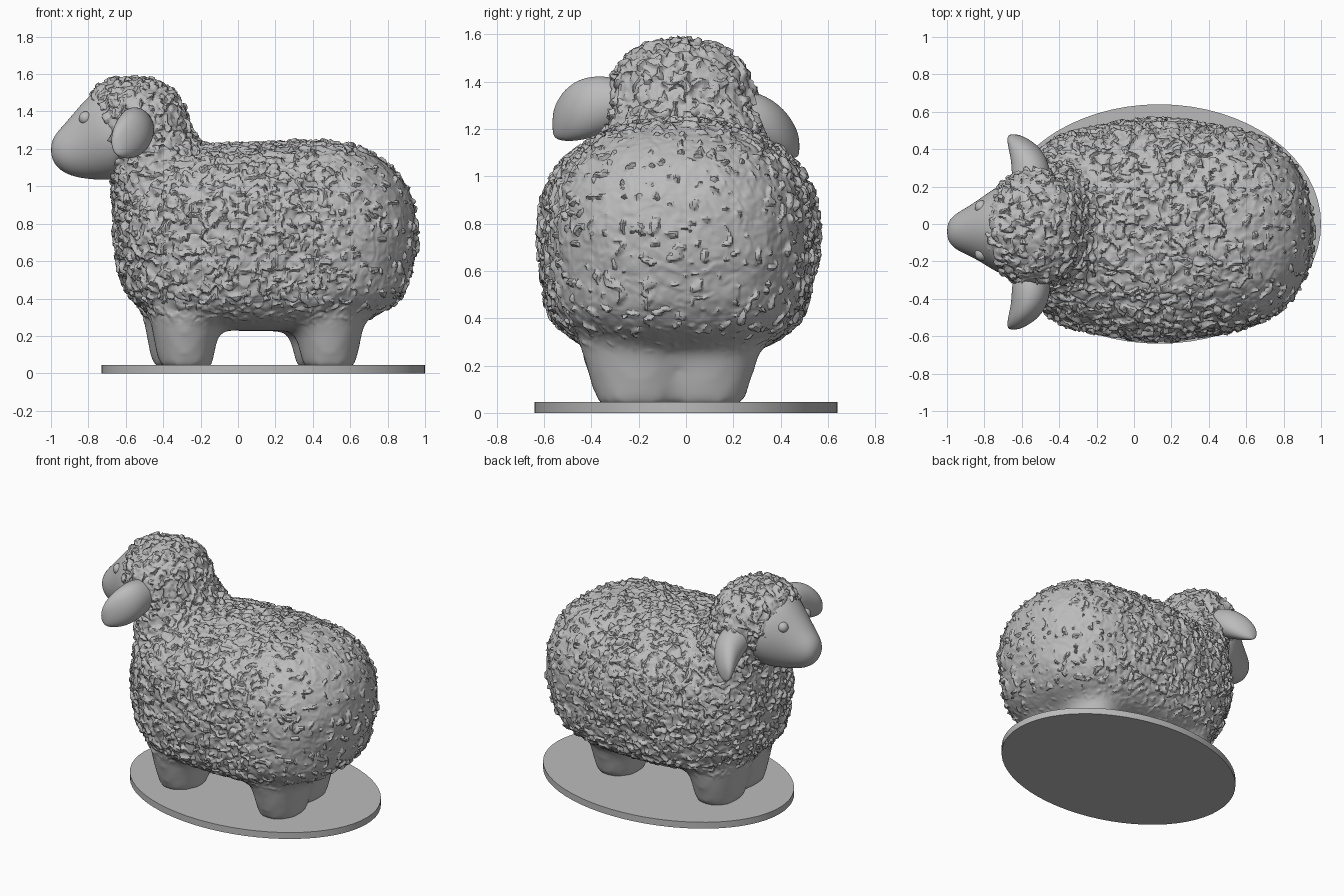
import bpy, bmesh, math
from mathutils import Vector, noise

if "Cube" in bpy.data.objects:
    bpy.data.objects.remove(bpy.data.objects["Cube"])

grey = bpy.data.materials.new("plain grey")
grey.use_nodes = True
grey.diffuse_color = (0.5, 0.5, 0.5, 1)
grey.node_tree.nodes["Principled BSDF"].inputs["Base Color"].default_value = (0.5, 0.5, 0.5, 1)


def finish(bm, name, smooth_angle=None):
    bmesh.ops.recalc_face_normals(bm, faces=bm.faces)
    mesh = bpy.data.meshes.new(name)
    bm.to_mesh(mesh)
    bm.free()
    obj = bpy.data.objects.new(name, mesh)
    mesh.materials.append(grey)
    bpy.context.collection.objects.link(obj)
    if smooth_angle:
        shade(obj, smooth_angle)
    return obj


def shade(obj, angle):
    bpy.ops.object.select_all(action='DESELECT')
    obj.select_set(True)
    bpy.context.view_layer.objects.active = obj
    bpy.ops.object.shade_smooth_by_angle(angle=math.radians(angle))


def ball(bm, centre, radii, square=1.0, seg=48):
    """Ellipsoid; square below 1 makes it boxier."""
    made = bmesh.ops.create_uvsphere(bm, u_segments=seg, v_segments=seg // 2, radius=1)
    for v in made["verts"]:
        v.co = Vector([c + r * math.copysign(abs(a) ** square, a)
                       for a, c, r in zip(v.co, centre, radii)])


def loft(bm, rings, axis, seg=24):
    """Skin elliptical rings (centre, radius, radius) standing across an axis."""
    u, w = [i for i in range(3) if i != axis]
    rows = []
    for centre, ru, rw in rings:
        row = []
        for k in range(seg):
            a = math.tau * k / seg
            p = Vector(centre)
            p[u] += ru * math.cos(a)
            p[w] += rw * math.sin(a)
            row.append(bm.verts.new(p))
        rows.append(row)
    for lower, upper in zip(rows, rows[1:]):
        for k in range(seg):
            n = (k + 1) % seg
            bm.faces.new((lower[k], lower[n], upper[n], upper[k]))
    bm.faces.new(rows[0])
    bm.faces.new(rows[-1])


def soften(obj, levels=2):
    obj.modifiers.new("soft", 'SUBSURF').levels = levels
    obj.modifiers["soft"].render_levels = levels


# Oval stand
bm = bmesh.new()
loft(bm, [((0.135, 0, z), 0.865, 0.64) for z in (0, 0.045)], 2, 64)
finish(bm, "stand", 30)

# Fleece and legs: overlapping masses fused into one skin
bm = bmesh.new()
ball(bm, (0.40, -0.03, 0.75), (0.56, 0.55, 0.49), 0.88)
ball(bm, (0.12, -0.03, 0.75), (0.60, 0.59, 0.475), 0.85)
ball(bm, (-0.13, -0.03, 0.74), (0.52, 0.55, 0.48), 0.88)
ball(bm, (-0.36, -0.01, 0.78), (0.30, 0.43, 0.46), 0.85)
ball(bm, (0.15, -0.04, 0.60), (0.77, 0.56, 0.375), 0.74)
ball(bm, (-0.43, -0.01, 1.05), (0.245, 0.36, 0.36), 0.95)
ball(bm, (-0.53, -0.02, 1.33), (0.255, 0.315, 0.25), 0.95)
ball(bm, (-0.64, -0.02, 1.44), (0.155, 0.21, 0.135), 0.95)
for x in (-0.28, 0.487):
    for y, back in ((-0.2, 0), (0.07, 0.035)):
        loft(bm, [((x - back, y, 0.03), 0.142, 0.175),
                  ((x - back, y, 0.22), 0.18, 0.235),
                  ((x - back, y, 0.5), 0.23, 0.29)], 2)
fleece = finish(bm, "fleece_and_legs")
remesh = fleece.modifiers.new("fuse", 'REMESH')
remesh.mode = 'VOXEL'
remesh.voxel_size = 0.036
relax = fleece.modifiers.new("relax", 'SMOOTH')
relax.iterations = 7
soften(fleece)
bpy.context.view_layer.update()
rough = bpy.data.meshes.new_from_object(
    fleece.evaluated_get(bpy.context.evaluated_depsgraph_get()))
fleece.modifiers.clear()
fleece.data = rough

# Curly wool: crumpled flakes that fade on the legs and thin out on the rump
bm = bmesh.new()
bm.from_mesh(rough)
bm.normal_update()
moves = []
for v in bm.verts:
    p = v.co
    fade = min(1, max(0, (p.z - 0.25) / 0.15))
    rump = min(1, max(0, (p.x - 0.4) / 0.35))
    patch = 0.7 + 0.5 * noise.noise(p * 5)
    warped = p * 27 + noise.noise_vector(p * 16) * 0.9
    tuft = noise.noise(warped)
    flake = max(0, min(1, (tuft - 0.06 - 0.35 * rump * patch) * 6))
    push = v.normal * (0.016 * flake + 0.007 * noise.noise(p * 9))
    drift = noise.noise_vector(warped * 1.2) * 0.012 * (1 - 0.6 * rump)
    moves.append((push + drift) * fade)
for v, m in zip(bm.verts, moves):
    v.co += m
bm.to_mesh(rough)
bm.free()
rough.materials.clear()
rough.materials.append(grey)
shade(fleece, 40)

# Bare face tapering to the muzzle
bm = bmesh.new()
loft(bm, [((-0.58, -0.03, 1.29), 0.26, 0.25),
          ((-0.70, -0.03, 1.285), 0.25, 0.255),
          ((-0.78, -0.03, 1.27), 0.20, 0.235),
          ((-0.86, -0.035, 1.23), 0.145, 0.185),
          ((-0.93, -0.04, 1.20), 0.11, 0.13),
          ((-0.98, -0.04, 1.195), 0.075, 0.082),
          ((-1.0, -0.04, 1.195), 0.03, 0.03)], 0)
soften(finish(bm, "face", 60))

# Eyes and nostril pads on both sides of the face
for side, label in ((1, "left"), (-1, "right")):
    for part, spot, size in (("eye", (-0.815, 0.125, 1.365), 0.036),
                             ("nostril", (-0.96, 0.045, 1.225), 0.022)):
        bm = bmesh.new()
        ball(bm, (spot[0], side * spot[1] - 0.035, spot[2]), (size,) * 3, seg=20)
        finish(bm, label + "_" + part, 60)

# Drooping ears, the left one lower and tucked closer
ear_shape = ((0.22, -0.54, 1.31, 0.09, 0.08), (0.32, -0.55, 1.305, 0.105, 0.12),
             (0.42, -0.555, 1.29, 0.10, 0.135), (0.50, -0.59, 1.265, 0.085, 0.12),
             (0.55, -0.63, 1.235, 0.05, 0.08), (0.565, -0.645, 1.22, 0.02, 0.04))
for side, label, tuck, droop in ((-1, "right", 0, 0), (1, "left", 0.085, 0.25)):
    bm = bmesh.new()
    loft(bm, [((x, side * (y - tuck), z - droop * (y - 0.18)), rx, rz * (1 - 0.6 * droop))
              for y, x, z, rx, rz in ear_shape], 1)
    soften(finish(bm, label + "_ear", 60))
